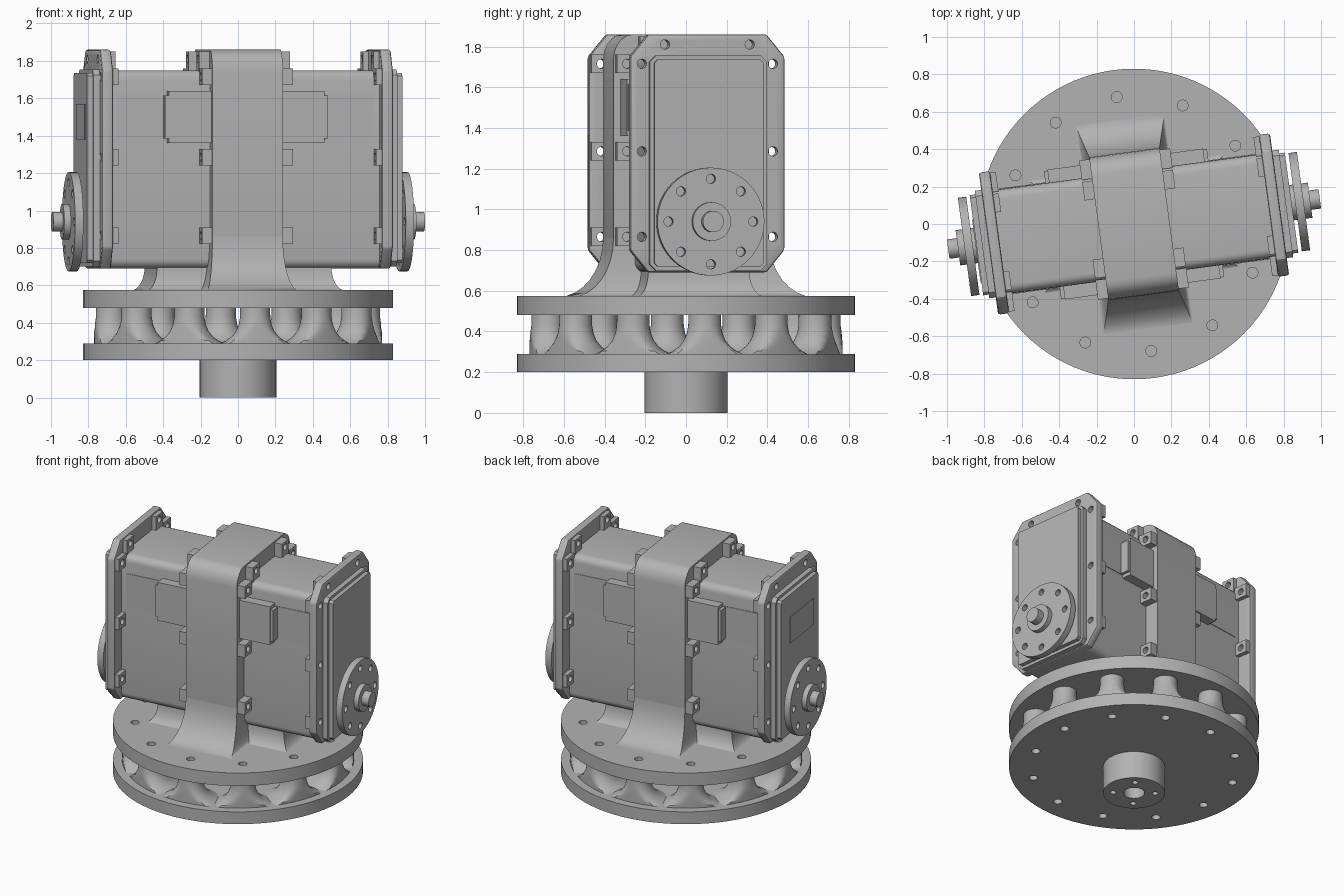
import bpy, bmesh, math
from mathutils import Matrix, Vector

if "Cube" in bpy.data.objects:
    bpy.data.objects.remove(bpy.data.objects["Cube"], do_unlink=True)

TURN = Matrix.Rotation(math.radians(7.7), 4, 'Z')
grey = bpy.data.materials.new("machined grey")
grey.use_nodes = True
COLOUR = (0.45, 0.45, 0.45, 1)
grey.diffuse_color = COLOUR
grey.node_tree.nodes["Principled BSDF"].inputs["Base Color"].default_value = COLOUR


def finish(name, bm, cutter=None, bevel=0, angle=35):
    """Turn a bmesh into a finished, shaded object, optionally drilled."""
    bmesh.ops.recalc_face_normals(bm, faces=bm.faces)
    mesh = bpy.data.meshes.new(name)
    bm.to_mesh(mesh)
    bm.free()
    mesh.materials.append(grey)
    ob = bpy.data.objects.new(name, mesh)
    bpy.context.collection.objects.link(ob)
    bpy.ops.object.select_all(action='DESELECT')
    ob.select_set(True)
    bpy.context.view_layer.objects.active = ob
    if bevel:
        mod = ob.modifiers.new("edge", 'BEVEL')
        mod.width, mod.segments = bevel, 2
        bpy.ops.object.modifier_apply(modifier=mod.name)
    if cutter:
        helper = finish("drill", cutter)
        helper.hide_render = True
        bpy.ops.object.select_all(action='DESELECT')
        ob.select_set(True)
        bpy.context.view_layer.objects.active = ob
        mod = ob.modifiers.new("holes", 'BOOLEAN')
        mod.object, mod.solver, mod.use_self = helper, 'EXACT', True
        helper.matrix_world = Matrix()
        bpy.context.view_layer.update()
        bpy.ops.object.modifier_apply(modifier=mod.name)
        bpy.data.objects.remove(helper, do_unlink=True)
    bpy.ops.object.shade_smooth_by_angle(angle=math.radians(angle))
    ob.matrix_world = TURN
    return ob


def box(bm, lo, hi):
    lo, hi = Vector(lo), Vector(hi)
    size = hi - lo
    m = Matrix.Translation((lo + hi) / 2) @ Matrix.Diagonal((*map(abs, size), 1))
    bmesh.ops.create_cube(bm, size=1, matrix=m)


def rod(bm, centre, radius, depth, axis='Z', seg=64):
    m = Matrix.Translation(centre)
    if axis == 'X':
        m = m @ Matrix.Rotation(math.pi / 2, 4, 'Y')
    bmesh.ops.create_cone(bm, cap_ends=True, segments=seg, radius1=radius,
                          radius2=radius, depth=depth, matrix=m)


def loft(bm, rings):
    """Skin closed rings of equal point count and cap both ends."""
    loops = [[bm.verts.new(p) for p in ring] for ring in rings]
    n = len(loops[0])
    for a, b in zip(loops, loops[1:]):
        for i in range(n):
            bm.faces.new((a[i], a[(i + 1) % n], b[(i + 1) % n], b[i]))
    bm.faces.new(loops[0])
    bm.faces.new(loops[-1])


def rounded(hv, z0, z1, cut, cut_z, steps=1):
    """Rectangle in y/z with chamfered (1 step) or rounded corners."""
    pts = []
    for q, (sy, z, sz) in enumerate(((1, z1, 1), (-1, z1, 1), (-1, z0, -1), (1, z0, -1))):
        for k in range(steps + 1):
            a = math.pi / 2 * (q + k / steps)
            pts.append((sy * (hv - cut) + cut * math.cos(a),
                        z - sz * cut_z + cut_z * math.sin(a)))
    return pts


def prism(bm, profile, x0, x1):
    loft(bm, [[(x, y, z) for y, z in profile] for x in (x0, x1)])


# Bearing discs, drilled around the rim
def ring_points(radius, count, start=0):
    for i in range(count):
        a = start + math.tau * i / count
        yield radius * math.cos(a), radius * math.sin(a)


for name, z0, z1 in (("lower_disc", 0.2, 0.29), ("upper_disc", 0.48, 0.575)):
    bm, holes = bmesh.new(), bmesh.new()
    rod(bm, (0, 0, (z0 + z1) / 2), 0.83, z1 - z0, seg=96)
    for x, y in ring_points(0.685, 12):
        rod(holes, (x, y, (z0 + z1) / 2), 0.029, 0.3, seg=20)
    finish(name, bm, holes)

# Drive shaft below, with bore and bolt holes
bm, holes = bmesh.new(), bmesh.new()
rod(bm, (0, 0, 0.1), 0.205, 0.2)
rod(holes, (0, 0, 0), 0.07, 0.3, seg=32)
for x, y in ring_points(0.14, 4, math.pi / 4):
    rod(holes, (x, y, 0), 0.02, 0.2, seg=16)
finish("drive_shaft", bm, holes)

# Flared columns between the discs, trimmed to a common outer radius
COLUMN = ((0.485, 0.08), (0.43, 0.081), (0.39, 0.088), (0.355, 0.103),
          (0.325, 0.127), (0.305, 0.155), (0.288, 0.19))
bm = bmesh.new()
for x, y in ring_points(0.685, 12):
    rings = []
    for z, r in COLUMN:
        ring = []
        for dx, dy in ring_points(r, 32):
            p = Vector((x + dx, y + dy))
            if p.length > 0.77:
                p = p.normalized() * 0.77
            ring.append((p.x, p.y, z))
        rings.append(ring)
    loft(bm, rings)
finish("columns", bm)


# Pedestal: long saddle plus a flared foot for the strap
def flare(name, top, base, z0, z1):
    bm, rings = bmesh.new(), []
    for k in range(9):
        a = math.pi / 2 * k / 8
        f, h = 1 - math.sin(a), 1 - math.cos(a)
        hx, hy = (t + (b - t) * f for t, b in zip(top, base))
        z = z0 + (z1 - z0) * h
        rings.append([(hx, hy, z), (-hx, hy, z), (-hx, -hy, z), (hx, -hy, z)])
    loft(bm, rings)
    finish(name, bm)


flare("saddle", (0.47, 0.25), (0.54, 0.32), 0.57, 0.70)
flare("strap_foot", (0.19, 0.385), (0.25, 0.60), 0.57, 0.86)

# Centre strap wrapped over both motors
bm = bmesh.new()
prism(bm, rounded(0.385, 0.66, 1.86, 0.10, 0.12, 5), -0.19, 0.19)
finish("strap", bm)

# Screw positions shared by the flanges and lugs
SCREWS = [(s * y, z) for s in (-1, 1)
          for y, z in ((0.21, 1.81), (0.325, 1.715), (0.325, 1.285), (0.325, 0.865))]


def lugs(bm, x0, x1):
    for y, z in SCREWS:
        if z > 1.8:
            box(bm, (x0, y - 0.05, 1.74), (x1, y + 0.05, 1.85))
        else:
            s = math.copysign(1, y)
            box(bm, (x0, s * 0.27, z - 0.045), (x1, s * 0.375, z + 0.045))


def drills(x, depth):
    bm = bmesh.new()
    for y, z in SCREWS:
        rod(bm, (x, y, z), 0.023, depth, 'X', 16)
    return bm


for s, side in ((1, "left"), (-1, "right")):
    # Motor housing
    bm = bmesh.new()
    prism(bm, rounded(0.28, 0.69, 1.75, 0.05, 0.05, 5), s * 0.1, s * 0.74)
    finish(side + "_housing", bm)

    # End flange and lugs
    bm = bmesh.new()
    prism(bm, rounded(0.383, 0.69, 1.86, 0.09, 0.11), s * 0.725, s * 0.785)
    finish(side + "_flange", bm, drills(s * 0.75, 0.2), 0.012, 25)
    bm = bmesh.new()
    lugs(bm, s * 0.695, s * 0.726)
    finish(side + "_flange_lugs", bm, drills(s * 0.7, 0.1))
    bm = bmesh.new()
    lugs(bm, s * 0.18, s * 0.245)
    finish(side + "_strap_lugs", bm, drills(s * 0.25, 0.1))

    # Stepped end cover
    bm = bmesh.new()
    prism(bm, rounded(0.29, 0.70, 1.755, 0.03, 0.03), s * 0.78, s * 0.82)
    prism(bm, rounded(0.27, 0.72, 1.735, 0.015, 0.015), s * 0.815, s * 0.85)
    finish(side + "_cover", bm)

    # Output horn with bolt holes, hub and spindle
    bm, holes = bmesh.new(), bmesh.new()
    rod(bm, (s * 0.892, 0, 0.94), 0.265, 0.045, 'X')
    for y, z in ring_points(0.21, 8):
        rod(holes, (s * 0.9, y, 0.94 + z), 0.023, 0.2, 'X', 16)
    finish(side + "_horn", bm, holes)
    bm = bmesh.new()
    rod(bm, (s * 0.89, 0, 0.94), 0.095, 0.12, 'X', 40)
    rod(bm, (s * 0.92, 0, 0.94), 0.052, 0.165, 'X', 32)
    finish(side + "_hub", bm)

    # Connector blocks and shallow label plates on front and back
    for t, face in ((-1, "front"), (1, "back")):
        bm = bmesh.new()
        box(bm, (s * 0.18, t * 0.27, 1.36), (s * 0.42, t * 0.35, 1.64))
        box(bm, (s * 0.41, t * 0.27, 1.385), (s * 0.44, t * 0.345, 1.615))
        finish(f"{side}_{face}_connector", bm)
        bm = bmesh.new()
        box(bm, (s * 0.43, t * 0.277, 1.38), (s * 0.69, t * 0.284, 1.62))
        finish(f"{side}_{face}_label_plate", bm)

# Small plate on one end cover
bm = bmesh.new()
box(bm, (-0.849, -0.2, 1.38), (-0.855, 0.14, 1.57))
finish("end_plate", bm)
